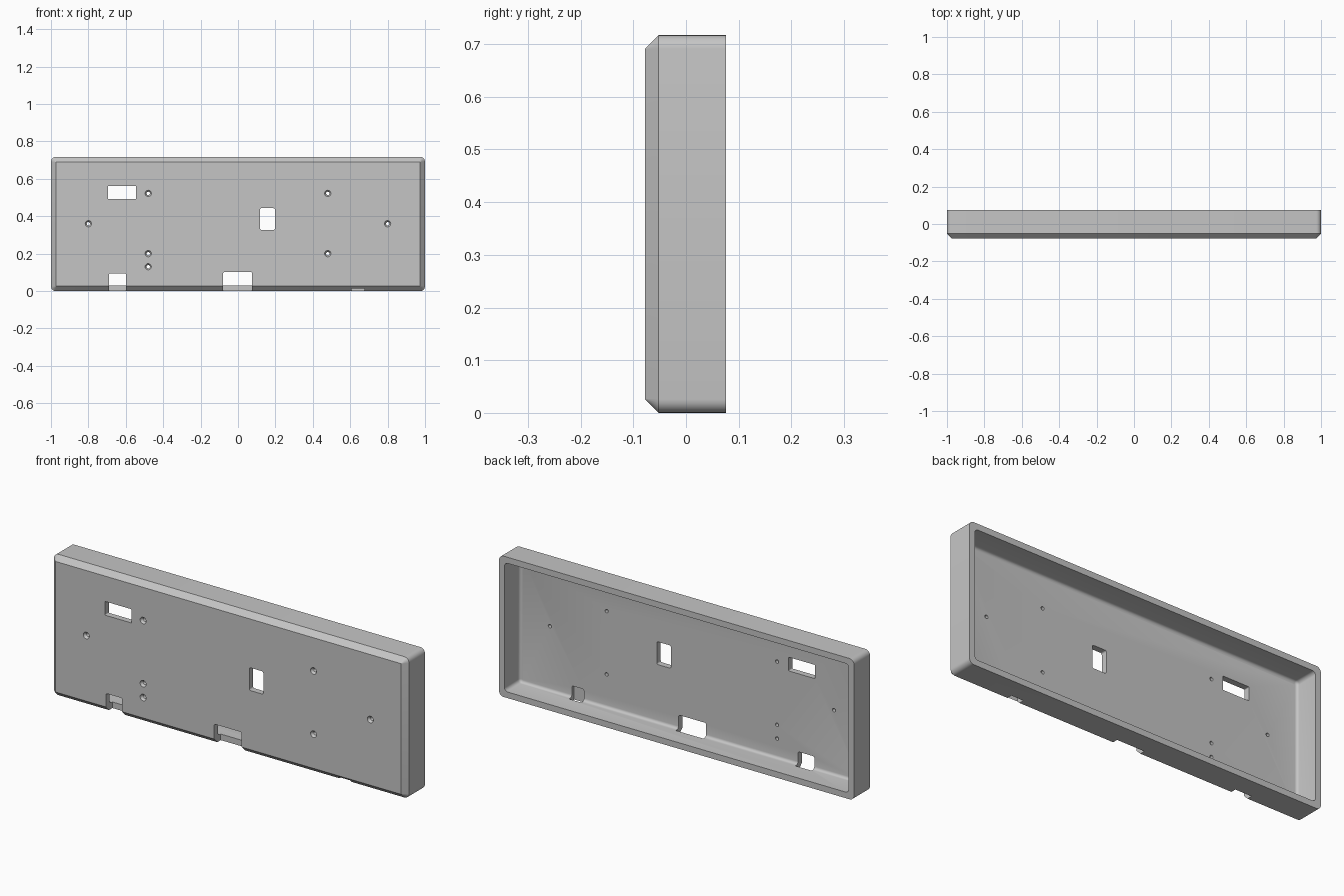
import bpy, bmesh, math

cube = bpy.data.objects.get("Cube")
if cube:
    bpy.data.objects.remove(cube, do_unlink=True)

grey = bpy.data.materials.new("plain grey")
grey.use_nodes = True
colour = (0.56, 0.56, 0.56, 1)
grey.diffuse_color = colour
grey.node_tree.nodes["Principled BSDF"].inputs["Base Color"].default_value = colour

HEIGHT, FRONT, BACK = 0.717, -0.078, 0.076
WALL, CHAMFER, FILLET = 0.031, 0.026, 0.014


def rounded(x0, x1, z0, z1, r, steps=6):
    """Corner points of a rounded rectangle in the xz plane."""
    points = []
    corners = [(x1 - r, z1 - r), (x0 + r, z1 - r), (x0 + r, z0 + r), (x1 - r, z0 + r)]
    for i, (cx, cz) in enumerate(corners):
        for k in range(steps + 1):
            a = math.pi / 2 * (i + k / steps)
            points.append((cx + r * math.cos(a), cz + r * math.sin(a)))
    return points


def circle(cx, cz, r, steps=24):
    return [(cx + r * math.cos(2 * math.pi * k / steps),
             cz + r * math.sin(2 * math.pi * k / steps)) for k in range(steps)]


def loft(name, rings):
    """Solid skinned through (y, outline) rings and capped at both ends."""
    bm = bmesh.new()
    loops = [[bm.verts.new((x, y, z)) for x, z in outline] for y, outline in rings]
    n = len(loops[0])
    for a, b in zip(loops, loops[1:]):
        for i in range(n):
            j = (i + 1) % n
            bm.faces.new((a[i], a[j], b[j], b[i]))
    bm.faces.new(loops[0])
    bm.faces.new(loops[-1])
    bmesh.ops.recalc_face_normals(bm, faces=bm.faces)
    mesh = bpy.data.meshes.new(name)
    bm.to_mesh(mesh)
    bm.free()
    mesh.materials.append(grey)
    obj = bpy.data.objects.new(name, mesh)
    bpy.context.collection.objects.link(obj)
    return obj


def inset(d, r):
    return rounded(-1 + d, 1 - d, d, HEIGHT - d, r)


# Tray: chamfered front, outer walls, rim, then inner walls and filleted floor
rings = [(FRONT, inset(CHAMFER, 0.001)),
         (FRONT + CHAMFER, inset(0, 0.026)),
         (BACK, inset(0, 0.026)),
         (BACK, inset(WALL, 0.018))]
floor = FRONT + WALL
for k in range(5):
    a = math.pi / 2 * k / 4
    d = FILLET * (1 - math.cos(a))
    rings.append((floor + FILLET * (1 - math.sin(a)), inset(WALL + d, 0.018 - d)))
tray = loft("tray_shell", rings)

# Cutters: two windows, two open notches and one blind pocket in the lower wall
OUT, THROUGH, NOTCH = -0.12, 0.0, -0.025
openings = [
    ("upper_window", -0.695, -0.545, 0.492, 0.562, OUT, THROUGH, 0.004),
    ("centre_window", 0.118, 0.197, 0.327, 0.443, OUT, THROUGH, 0.008),
    ("small_notch", -0.69, -0.598, -0.06, 0.095, OUT, NOTCH, 0.009),
    ("wide_notch", -0.08, 0.075, -0.06, 0.102, OUT, NOTCH, 0.009),
    ("blind_pocket", 0.608, 0.676, -0.06, 0.09, -0.065, NOTCH, 0.009),
]
cutters = []
for name, x0, x1, z0, z1, y0, y1, r in openings:
    outline = rounded(x0, x1, z0, z1, r)
    cutters.append(loft(name + "_cutter", [(y0, outline), (y1, outline)]))

# Countersunk screw holes
screws = [(-0.48, 0.13)]
for side in (-1, 1):
    screws += [(side * 0.48, 0.522), (side * 0.48, 0.2), (side * 0.8, 0.36)]
for x, z in screws:
    profile = [(-0.1, 0.017), (FRONT, 0.017), (FRONT + 0.012, 0.009), (THROUGH, 0.009)]
    cutters.append(loft("screw_hole_cutter", [(y, circle(x, z, r)) for y, r in profile]))

bpy.ops.object.select_all(action="DESELECT")
tray.select_set(True)
bpy.context.view_layer.objects.active = tray
for cutter in cutters:
    mod = tray.modifiers.new(cutter.name, "BOOLEAN")
    mod.operation = "DIFFERENCE"
    mod.solver = "EXACT"
    mod.object = cutter
    bpy.ops.object.modifier_apply(modifier=mod.name)
    bpy.data.objects.remove(cutter, do_unlink=True)

bpy.ops.object.shade_smooth_by_angle(angle=math.radians(30))
